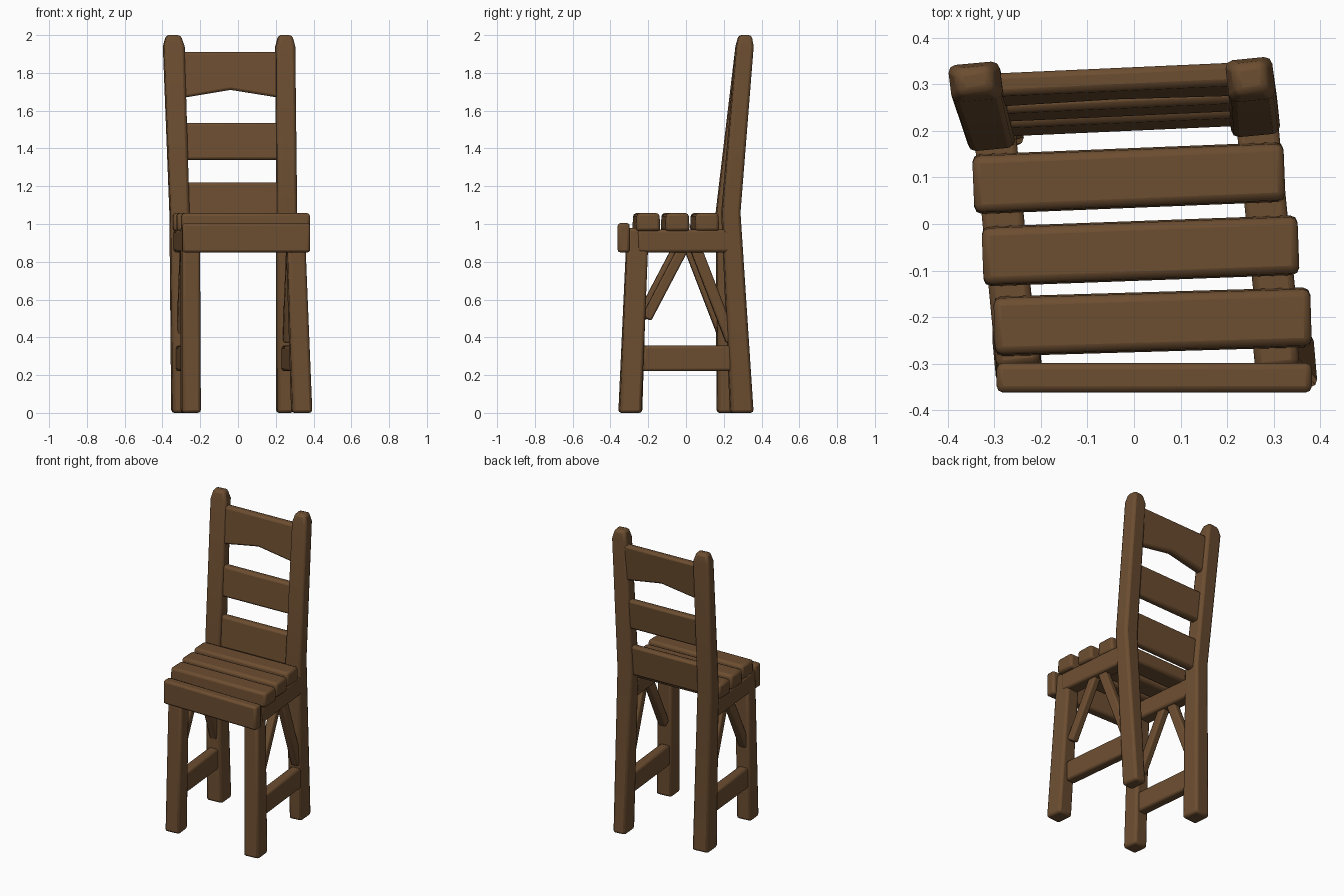
import bpy, bmesh
from mathutils import Vector

if "Cube" in bpy.data.objects:
    bpy.data.objects.remove(bpy.data.objects["Cube"])

wood = bpy.data.materials.new("brown wood")
wood.diffuse_color = (0.150, 0.075, 0.030, 1)
wood.use_nodes = True
wood.node_tree.nodes["Principled BSDF"].inputs["Base Color"].default_value = wood.diffuse_color


def loft(name, rings, bevel=0.014):
    """Skin four-point rings into a closed, softly bevelled timber."""
    bm = bmesh.new()
    rs = [[bm.verts.new(p) for p in r] for r in rings]
    for a, b in zip(rs, rs[1:]):
        for i in range(4):
            j = (i + 1) % 4
            bm.faces.new((a[i], a[j], b[j], b[i]))
    bm.faces.new(rs[0][::-1])
    bm.faces.new(rs[-1])
    bmesh.ops.recalc_face_normals(bm, faces=bm.faces)
    me = bpy.data.meshes.new(name)
    bm.to_mesh(me)
    bm.free()
    me.materials.append(wood)
    ob = bpy.data.objects.new(name, me)
    bpy.context.collection.objects.link(ob)
    mod = ob.modifiers.new("bevel", "BEVEL")
    mod.width, mod.segments = bevel, 2
    bpy.ops.object.select_all(action='DESELECT')
    ob.select_set(True)
    bpy.context.view_layer.objects.active = ob
    bpy.ops.object.shade_smooth_by_angle(angle=0.7)
    return ob


def upright(name, levels, bevel=0.016):
    """Post from levels of (z, x0, x1, y0, y1), turned slightly like the seat."""
    rings = []
    for z, x0, x1, y0, y1 in levels:
        s = 0.005
        rings.append([(x0 + s, y0 - s, z), (x1 + s, y0 + s, z),
                      (x1 - s, y1 + s, z), (x0 - s, y1 - s, z)])
    return loft(name, rings, bevel)


def bar(name, p, q, width, height, bevel=0.014, taper=1.0):
    """Straight timber from p to q; taper narrows its top."""
    p, q = Vector(p), Vector(q)
    d = (q - p).normalized()
    side = d.cross(Vector((0, 0, 1))).normalized() * width / 2
    up = side.cross(d).normalized() * height / 2
    return loft(name, [[c - side - up, c + side - up,
                        c + side * taper + up, c - side * taper + up] for c in (p, q)], bevel)


# Front legs
upright("front_leg_left", [(0, -0.30, -0.20, -0.34, -0.235), (0.98, -0.30, -0.205, -0.305, -0.205)])
upright("front_leg_right", [(0, 0.285, 0.39, -0.355, -0.24), (0.98, 0.255, 0.35, -0.31, -0.20)])

# Back legs that continue into leaning posts with chamfered tips
upright("back_post_left", [(0, -0.35, -0.24, 0.165, 0.285), (1.06, -0.36, -0.26, 0.16, 0.265),
                           (1.94, -0.395, -0.285, 0.265, 0.345), (2.0, -0.38, -0.305, 0.28, 0.335)])
upright("back_post_right", [(0, 0.205, 0.29, 0.235, 0.355), (1.06, 0.205, 0.31, 0.19, 0.285),
                            (1.94, 0.20, 0.30, 0.265, 0.355), (2.0, 0.215, 0.285, 0.28, 0.345)])

# Seat planks
for i, (x0, y0, x1, y1) in enumerate([(-0.30, -0.22, 0.38, -0.20),
                                      (-0.325, -0.07, 0.353, -0.045),
                                      (-0.345, 0.085, 0.323, 0.112)]):
    bar(f"seat_plank_{i + 1}", (x0, y0, 1.01), (x1, y1, 1.01), 0.13, 0.095, 0.016, 0.92)

# Front apron
bar("front_apron", (-0.295, -0.33, 0.927), (0.382, -0.33, 0.927), 0.064, 0.155)

# Side rails, low stretchers and diagonal braces
for side, xf, xb, dy in (("left", -0.255, -0.30, -0.01), ("right", 0.31, 0.262, 0.02)):
    def at(y, z):
        t = (y + 0.25) / 0.47
        return (xf + (xb - xf) * t, y + dy, z)
    bar("side_rail_" + side, at(-0.28, 0.91), at(0.22, 0.91), 0.09, 0.12)
    bar("stretcher_" + side, at(-0.25, 0.288), at(0.22, 0.288), 0.065, 0.135)
    bar("front_brace_" + side, at(-0.23, 0.50), at(-0.02, 0.90), 0.05, 0.055, 0.01)
    bar("back_brace_" + side, at(0.22, 0.38), at(0.02, 0.90), 0.05, 0.06, 0.01)


# Back slats follow the lean of the posts; the top one has an arched lower edge
def back_slat(name, top, low_end, low_mid, thick=0.05):
    rings = []
    for x, low in ((-0.31, low_end), (-0.04, low_mid), (0.24, low_end)):
        def y(z):
            return 0.228 + 0.1 * (z - 1.06) + 0.045 * x
        h = thick / 2
        rings.append([(x, y(low) - h, low), (x, y(low) + h, low),
                      (x, y(top) + h, top), (x, y(top) - h, top)])
    loft(name, rings)


back_slat("back_slat_top", 1.91, 1.665, 1.71)
back_slat("back_slat_middle", 1.535, 1.34, 1.34)
back_slat("back_slat_lower", 1.22, 1.02, 1.02)
